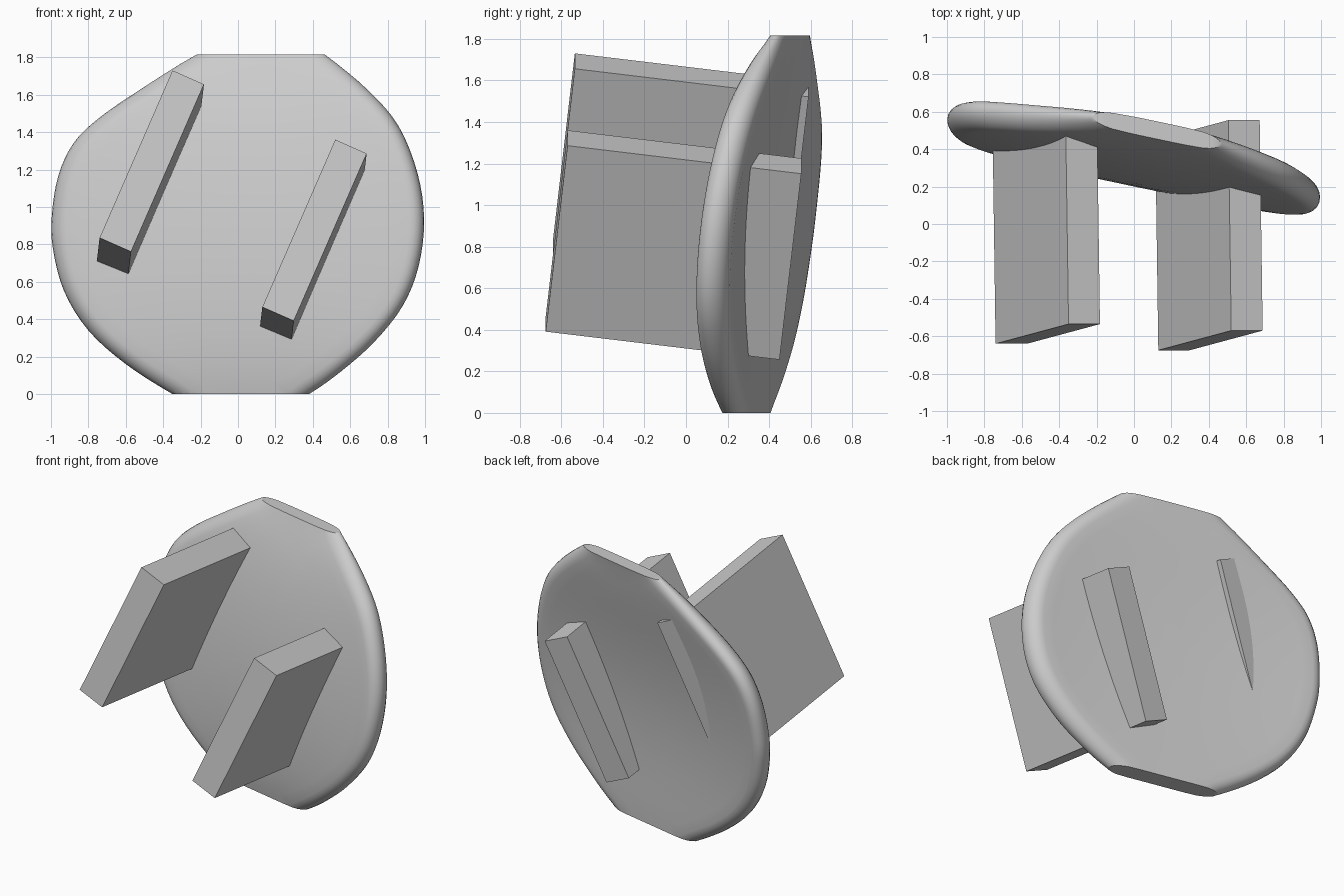
import bpy, bmesh, math
from mathutils import Vector

cube = bpy.data.objects.get("Cube")
if cube:
    bpy.data.objects.remove(cube)

grey = bpy.data.materials.new("plain grey")
grey.use_nodes = True
colour = (0.6, 0.6, 0.6, 1)
grey.diffuse_color = colour
grey.node_tree.nodes["Principled BSDF"].inputs["Base Color"].default_value = colour

HEIGHT = 1.815
CENTRE = Vector((0, 0.9))


def add_object(name, bm):
    bmesh.ops.recalc_face_normals(bm, faces=bm.faces)
    mesh = bpy.data.meshes.new(name)
    bm.to_mesh(mesh)
    bm.free()
    mesh.materials.append(grey)
    obj = bpy.data.objects.new(name, mesh)
    bpy.context.collection.objects.link(obj)
    return obj


def closed_spline(points, steps):
    """Smooth closed curve through the points."""
    pts = [Vector(p) for p in points]
    n = len(pts)
    out = []
    for i in range(n):
        a, b, c, d = (pts[(i + k) % n] for k in (-1, 0, 1, 2))
        for s in range(steps):
            t = s / steps
            out.append(0.5 * (2 * b + (c - a) * t + (2 * a - 5 * b + 4 * c - d) * t * t
                              + (3 * b - a - 3 * c + d) * t ** 3))
    return out


def shell_point(x, z, side):
    """Point on the bowed, leaning shell; side runs from -1 (front) to 1 (back)."""
    q = (z - 0.85) / 0.95
    bow = (1 - q * q) * (0.07 + 0.035 * (1 - x * x))
    half = 0.045 + 0.035 * max(0, 1 - q ** 6)
    return (x, 0.315 - 0.21 * x + 0.115 * z - bow + side * half, z)


# Rounded shell: rings from the front centre, round the rim, to the back centre
outline = closed_spline([
    (0.30, 1.91), (0.47, 1.81), (0.70, 1.62), (0.86, 1.43), (0.96, 1.18),
    (0.995, 0.93), (0.965, 0.68), (0.88, 0.47), (0.73, 0.28), (0.55, 0.12),
    (0.38, 0), (0.22, -0.08), (-0.18, -0.08), (-0.35, 0), (-0.60, 0.16),
    (-0.80, 0.34), (-0.93, 0.55), (-0.99, 0.78), (-0.995, 0.96), (-0.96, 1.17),
    (-0.88, 1.34), (-0.75, 1.47), (-0.55, 1.61), (-0.23, 1.81), (0, 1.91)], 4)
flat = [(s, 1) for s in (0.15, 0.3, 0.45, 0.6, 0.75, 0.85)]
rim = [(0.92 + 0.08 * math.sin(a), math.cos(a))
       for a in (math.pi * k / 10 for k in range(11))]
profile = [(s, -h) for s, h in flat] + [(s, -h) for s, h in rim] + flat[::-1]

bm = bmesh.new()
rings = []
for scale, side in profile:
    ring = []
    for p in outline:
        q = CENTRE + (p - CENTRE) * scale
        ring.append(bm.verts.new(shell_point(q.x, q.y, side)))
    rings.append(ring)
n = len(outline)
for r0, r1 in zip(rings, rings[1:]):
    for i in range(n):
        j = (i + 1) % n
        bm.faces.new((r0[i], r0[j], r1[j], r1[i]))
for ring, side in ((rings[0], -1), (rings[-1], 1)):
    hub = bm.verts.new(shell_point(CENTRE.x, CENTRE.y, side))
    for i in range(n):
        bm.faces.new((ring[i], ring[(i + 1) % n], hub))

# Level cuts across the top and bottom of the shell
for z, up in ((HEIGHT, 1), (0, -1)):
    cut = bmesh.ops.bisect_plane(bm, geom=bm.verts[:] + bm.edges[:] + bm.faces[:],
                                 plane_co=(0, 0, z), plane_no=(0, 0, up), clear_outer=True)
    edges = [e for e in cut["geom_cut"] if isinstance(e, bmesh.types.BMEdge)]
    bmesh.ops.contextual_create(bm, geom=edges)
shell = add_object("curved_shell", bm)
bpy.ops.object.select_all(action="DESELECT")
shell.select_set(True)
bpy.context.view_layer.objects.active = shell
bpy.ops.object.shade_smooth_by_angle(angle=math.radians(35))

# Two slanted blocks passing through the shell
LONG = Vector((0.39, 0.105, 0.895))
WIDE = Vector((0.168, 0, -0.074))
DEEP = Vector((-0.016, 1.125, -0.135))
for name, corner in (("right_block", (-0.74, -0.64, 0.835)),
                     ("left_block", (0.13, -0.675, 0.465))):
    bm = bmesh.new()
    bmesh.ops.create_cube(bm, size=1)
    for v in bm.verts:
        a, b, c = (k + 0.5 for k in v.co)
        v.co = Vector(corner) + WIDE * a + DEEP * b + LONG * c
    add_object(name, bm)
